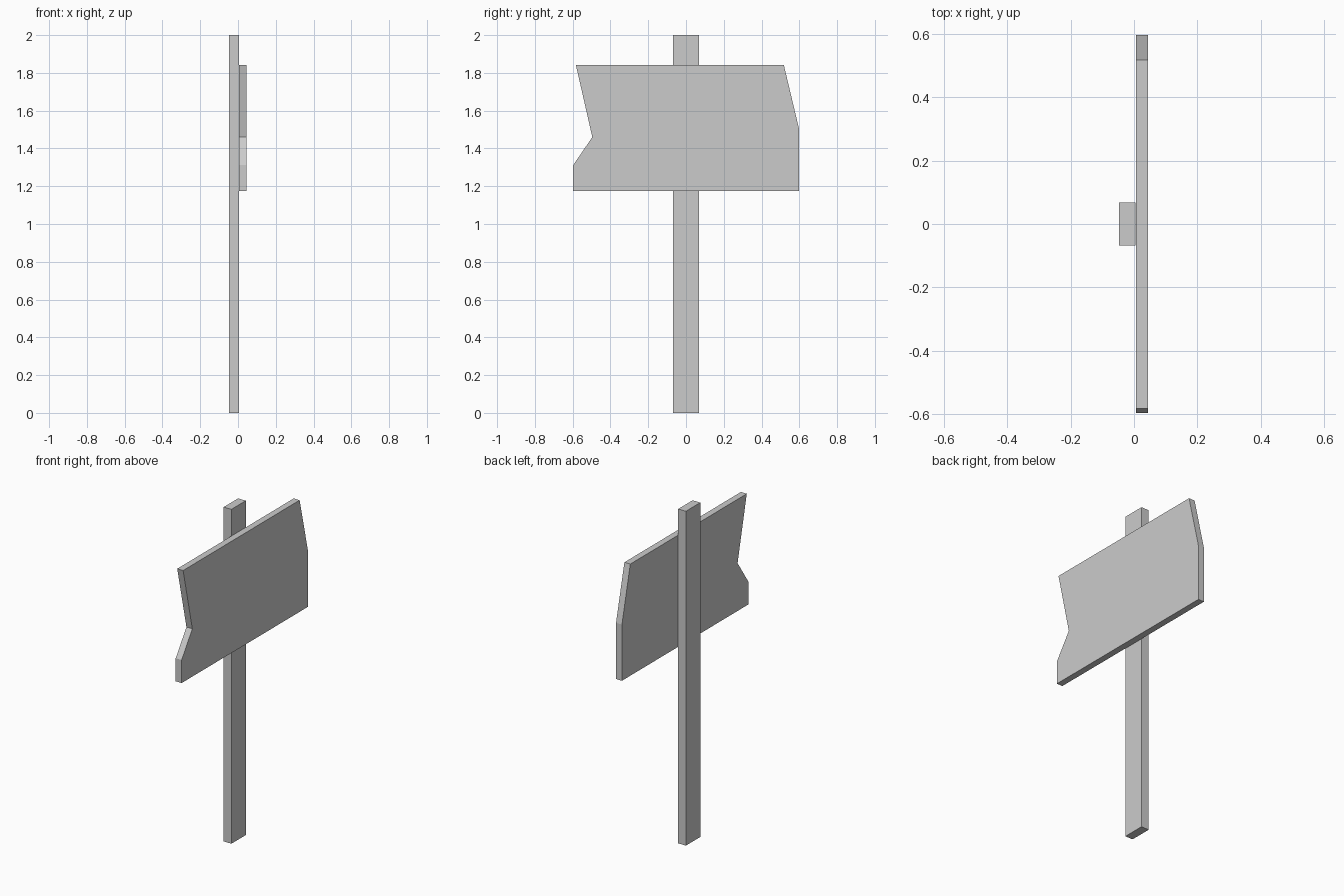
import bpy, bmesh

if "Cube" in bpy.data.objects:
    bpy.data.objects.remove(bpy.data.objects["Cube"])


def extrude_profile(name, profile, x0, x1):
    """Extrude a (y, z) outline along x into a solid slab."""
    bm = bmesh.new()
    face = bm.faces.new([bm.verts.new((x0, y, z)) for y, z in profile])
    ext = bmesh.ops.extrude_face_region(bm, geom=[face])
    verts = [g for g in ext["geom"] if isinstance(g, bmesh.types.BMVert)]
    bmesh.ops.translate(bm, vec=(x1 - x0, 0, 0), verts=verts)
    bmesh.ops.recalc_face_normals(bm, faces=bm.faces)
    mesh = bpy.data.meshes.new(name)
    bm.to_mesh(mesh)
    bm.free()
    obj = bpy.data.objects.new(name, mesh)
    bpy.context.collection.objects.link(obj)
    return obj


# Upright post
extrude_profile("post", [(-0.068, 0), (0.068, 0), (0.068, 2), (-0.068, 2)],
                -0.047, 0.004)

# Notched sign board fixed to the +x side of the post
extrude_profile("sign_board",
                [(-0.597, 1.174), (0.597, 1.174), (0.597, 1.51), (0.518, 1.842),
                 (-0.583, 1.842), (-0.496, 1.46), (-0.597, 1.312)],
                0.006, 0.045)
